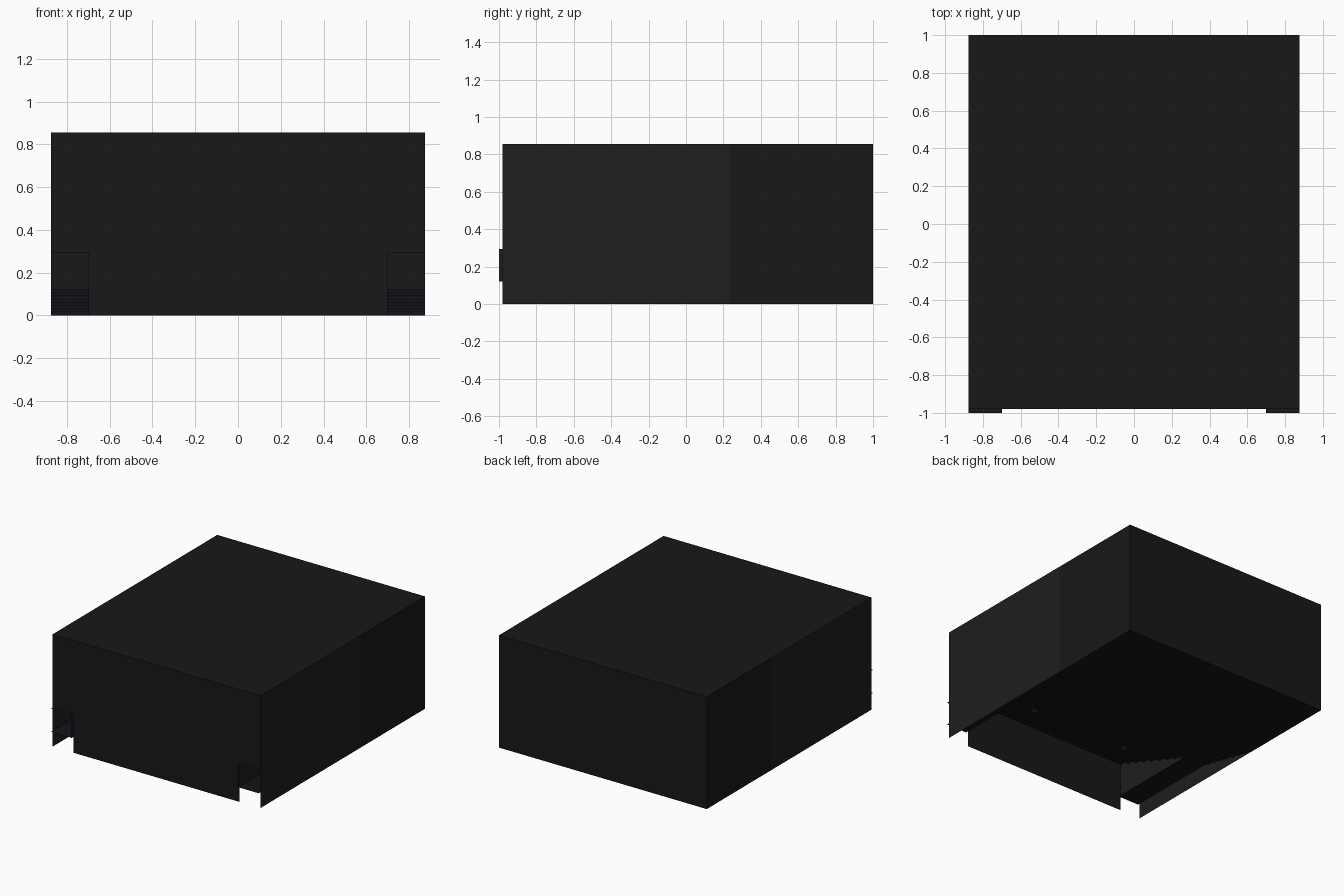
import bpy, bmesh

if "Cube" in bpy.data.objects:
    bpy.data.objects.remove(bpy.data.objects["Cube"])

W, F, B, H = 0.875, -0.98, 1.0, 0.855     # half width, front, back, height
DX, DZ0, DZ1 = 0.70, 0.12, 0.295          # doorway inner edge, sill, head
SPLIT, LAND = 0.23, -0.30                 # start of steps, start of landing


def mat(name, col):
    m = bpy.data.materials.new(name)
    m.diffuse_color = (*col, 1)
    m.use_nodes = True
    m.node_tree.nodes["Principled BSDF"].inputs["Base Color"].default_value = m.diffuse_color
    return m


WALL = mat("black wall", (0.009, 0.009, 0.009))
SIDE = mat("charcoal wall", (0.013, 0.013, 0.014))
FLOOR = mat("navy floor", (0.006, 0.007, 0.011))


def mesh(name, polys, m):
    bm = bmesh.new()
    for p in polys:
        bm.faces.new([bm.verts.new(v) for v in p])
    bmesh.ops.remove_doubles(bm, verts=bm.verts, dist=1e-5)
    me = bpy.data.meshes.new(name)
    bm.to_mesh(me)
    bm.free()
    ob = bpy.data.objects.new(name, me)
    me.materials.append(m)
    bpy.context.collection.objects.link(ob)
    return ob


def sheet(name, prof, x0, x1, m):
    """Sweep a (y, z) profile between two x positions."""
    return mesh(name, [[(x0, *a), (x1, *a), (x1, *b), (x0, *b)]
                       for a, b in zip(prof, prof[1:])], m)


def stairs(y0, z0, y1, z1, n):
    pts = [(y0, z0)]
    for i in range(n):
        z = z0 + (z1 - z0) * (i + 1) / n
        pts += [(y0 + (y1 - y0) * i / n, z), (y0 + (y1 - y0) * (i + 1) / n, z)]
    return pts


# roof and back wall
sheet("roof", [(F, H), (B, H)], -W, W, WALL)
sheet("back_wall", [(B, H), (B, 0)], -W, W, WALL)

# front wall with two corner doorways
mesh("front_wall", [[(-DX, F, 0), (DX, F, 0), (DX, F, DZ1), (-DX, F, DZ1)],
                    [(-W, F, DZ1), (-DX, F, DZ1), (DX, F, DZ1), (W, F, DZ1),
                     (W, F, H), (-W, F, H)]], WALL)

# flat hall floor, lower steps and raked seating
sheet("hall_floor", [(B, 0), (SPLIT, 0)], W, -W, FLOOR)
sheet("lower_steps", stairs(SPLIT, 0, LAND, DZ0, 8), W, -W, FLOOR)
rake = stairs(LAND, DZ0, F, 0.37, 8)
sheet("raked_seating_floor", rake, DX, -DX, FLOOR)

for s, tag in ((1, "right"), (-1, "left")):
    # side wall in two tones
    for part, y0, y1, m in (("front", F, SPLIT, SIDE), ("rear", SPLIT, B, WALL)):
        q = [(s * W, y0, 0), (s * W, y1, 0), (s * W, y1, H), (s * W, y0, H)]
        mesh(f"{tag}_{part}_wall", [q[::s]], m)
    # entrance landing, jamb and door head
    x0, x1 = s * DX, s * W
    sheet(f"{tag}_landing", [(LAND, DZ0), (-1, DZ0)], x0, x1, FLOOR)
    sheet(f"{tag}_door_head", [(F + 0.08, DZ1), (-1, DZ1)], x0, x1, WALL)
    jamb = [(x0, *p) for p in rake] + [(x0, F, DZ1), (x0, -1, DZ1), (x0, -1, DZ0)]
    mesh(f"{tag}_aisle_wall", [jamb], SIDE)
    # small fixture under the seating
    bpy.ops.mesh.primitive_cube_add(size=1, location=(s * 0.41, -0.594, 0.222))
    ob = bpy.context.object
    ob.name = f"{tag}_floor_fixture"
    ob.scale = (0.03, 0.03, 0.04)
    ob.data.materials.append(WALL)
